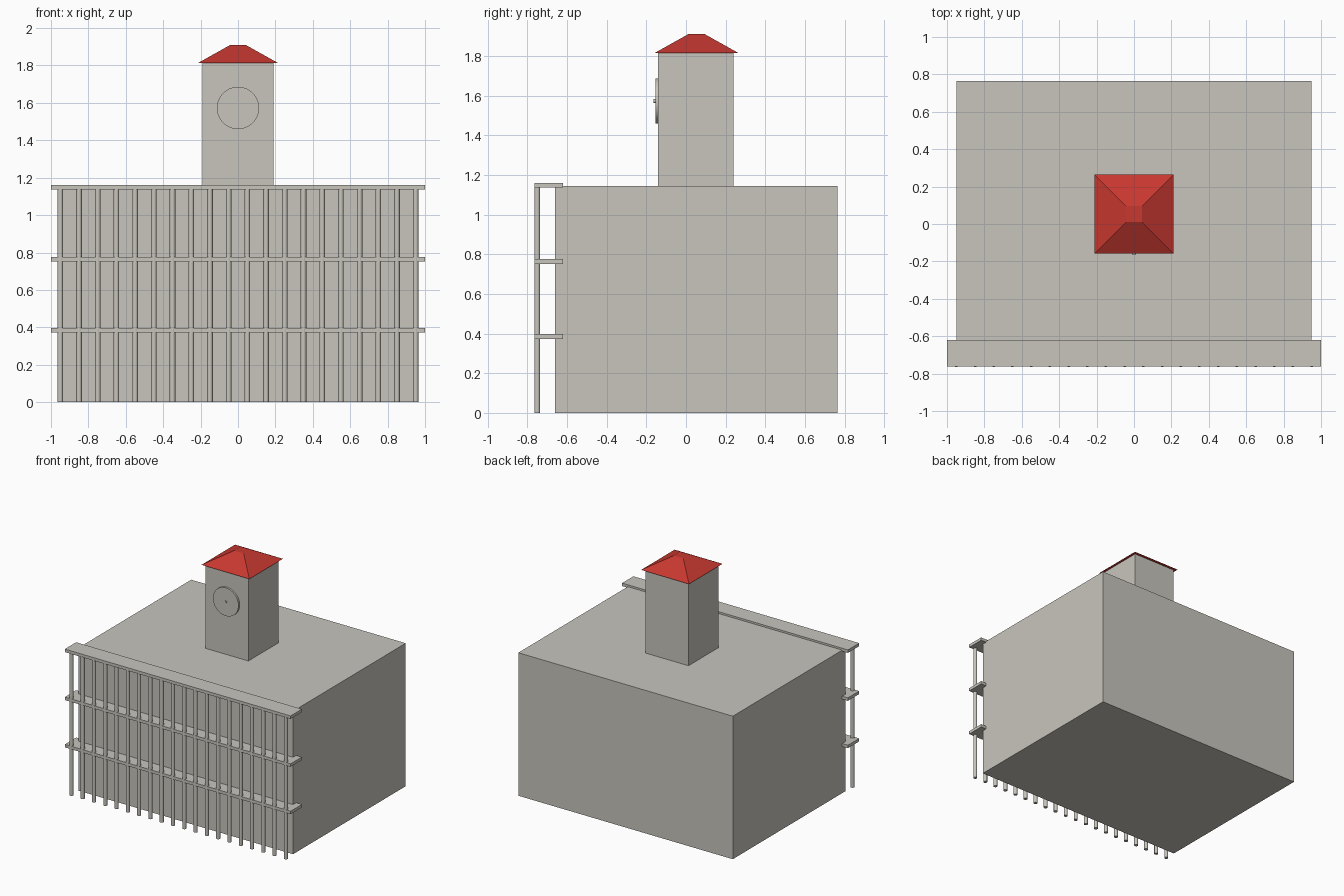
import bpy
import math

default = bpy.data.objects.get("Cube")
if default:
    bpy.data.objects.remove(default, do_unlink=True)


def make_material(name, rgb):
    mat = bpy.data.materials.new(name)
    mat.use_nodes = True
    color = (*rgb, 1)
    mat.diffuse_color = color
    mat.node_tree.nodes["Principled BSDF"].inputs["Base Color"].default_value = color
    return mat


stone = make_material("warm_grey_stone", (0.58, 0.56, 0.51))
red = make_material("red_roof", (0.58, 0.04, 0.03))


def finish(name, mat):
    obj = bpy.context.object
    obj.name = name
    obj.data.materials.append(mat)
    return obj


def box(name, low, high, mat):
    center = [(a + b) / 2 for a, b in zip(low, high)]
    bpy.ops.mesh.primitive_cube_add(size=1, location=center)
    obj = finish(name, mat)
    obj.scale = [b - a for a, b in zip(low, high)]
    bpy.ops.object.transform_apply(location=False, rotation=False, scale=True)
    return obj


def cylinder(name, radius, depth, center, sides, mat, facing_front=False):
    tilt = math.pi / 2 if facing_front else 0
    bpy.ops.mesh.primitive_cylinder_add(vertices=sides, radius=radius, depth=depth,
                                        location=center, rotation=(tilt, 0, 0))
    obj = finish(name, mat)
    bpy.ops.object.shade_smooth_by_angle(angle=math.radians(40))
    return obj


# Main block
box("main_building", (-0.95, -0.66, 0), (0.95, 0.765, 1.145), stone)

# Gallery slabs across the front
for label, z in (("lower", 0.373), ("middle", 0.752), ("top", 1.136)):
    box(label + "_slab", (-1, -0.763, z), (1, -0.62, z + 0.024), stone)

# Row of slender columns
count = 20
for i in range(count):
    x = -0.95 + 1.9 * i / (count - 1)
    cylinder(f"column_{i + 1}", 0.015, 1.14, (x, -0.75, 0.57), 16, stone)

# Clock tower
box("tower", (-0.19, -0.14, 1.145), (0.19, 0.24, 1.815), stone)
cylinder("clock_face", 0.113, 0.02, (0, -0.145, 1.573), 48, stone, True)
cylinder("clock_hub", 0.01, 0.012, (0, -0.157, 1.573), 16, stone, True)

# Truncated pyramid roof
bpy.ops.mesh.primitive_cone_add(vertices=4, radius1=0.212 * math.sqrt(2),
                                radius2=0.042 * math.sqrt(2), depth=0.095,
                                location=(0, 0.053, 1.862),
                                rotation=(0, 0, math.pi / 4))
finish("tower_roof", red)
